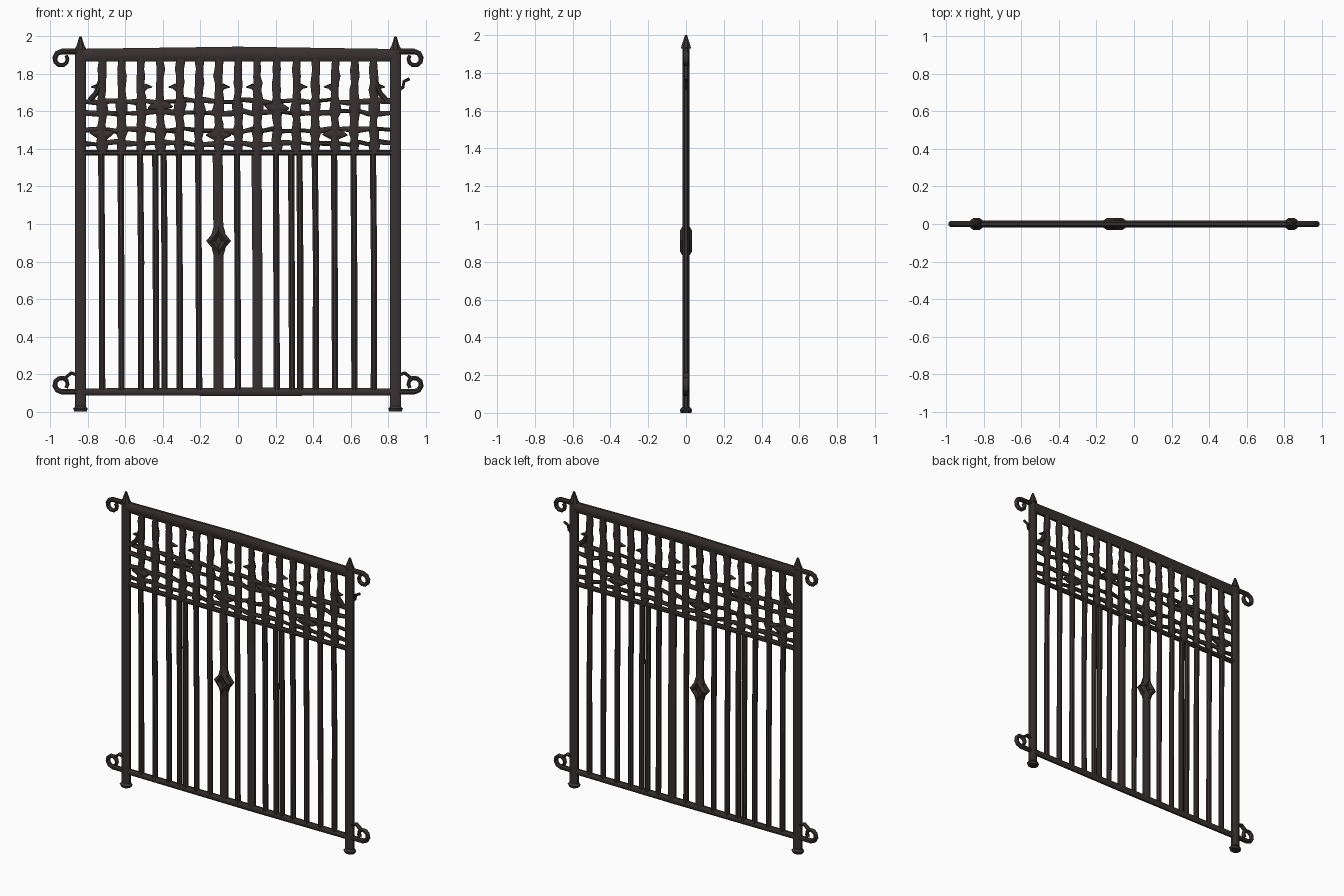
import bpy, bmesh, math, random
from mathutils import Vector

random.seed(7)
cube = bpy.data.objects.get("Cube")
if cube:
    bpy.data.objects.remove(cube)

iron = bpy.data.materials.new("dark_brown_iron")
iron.use_nodes = True
iron_colour = (0.04, 0.03, 0.03, 1)
iron.diffuse_color = iron_colour
shader = iron.node_tree.nodes["Principled BSDF"]
shader.inputs["Base Color"].default_value = iron_colour
shader.inputs["Roughness"].default_value = 0.8

# Shared measurements
thickness = 0.016
bar_width = 0.018
spacing = 0.1035
post_x = 0.84
rail_top, rail_middle, rail_bottom = 1.9, 1.38, 0.105
bar_count = 15


def tube(name, path, radii, depths=thickness, sides=8, closed=False):
    """Sweep an oval section along (x, z) points; radii lie in the gate plane, depths along y."""
    count = len(path)
    radii = radii if isinstance(radii, list) else [radii] * count
    depths = depths if isinstance(depths, list) else [depths] * count
    points = [Vector((x, 0, z)) for x, z in path]
    bm = bmesh.new()
    rings = []
    for i, (point, radius, depth) in enumerate(zip(points, radii, depths)):
        before = points[i - 1] if closed or i else point
        after = points[(i + 1) % count] if closed or i < count - 1 else point
        along = (after - before).normalized()
        across = Vector((along.z, 0, -along.x))
        ring = []
        for k in range(sides):
            angle = math.tau * (k + 0.5) / sides
            offset = across * radius * math.cos(angle)
            offset.y = depth * math.sin(angle)
            ring.append(bm.verts.new(point + offset))
        rings.append(ring)
    pairs = list(zip(rings, rings[1:]))
    if closed:
        pairs.append((rings[-1], rings[0]))
    else:
        bm.faces.new(rings[0])
        bm.faces.new(rings[-1])
    for lower, upper in pairs:
        for k in range(sides):
            bm.faces.new((lower[k - 1], lower[k], upper[k], upper[k - 1]))
    bmesh.ops.recalc_face_normals(bm, faces=bm.faces)
    mesh = bpy.data.meshes.new(name)
    bm.to_mesh(mesh)
    bm.free()
    mesh.materials.append(iron)
    obj = bpy.data.objects.new(name, mesh)
    bpy.context.collection.objects.link(obj)
    bpy.ops.object.select_all(action="DESELECT")
    obj.select_set(True)
    bpy.context.view_layer.objects.active = obj
    bpy.ops.object.shade_smooth_by_angle(angle=math.radians(40))


def jitter(amount):
    return random.uniform(-amount, amount)


def bar_x(index):
    return spacing * (index - bar_count // 2)


def scroll(name, side, height, turn):
    """A bar leaving the post and curling back on itself; turn is 1 upward, -1 downward."""
    path, radii = [(side * post_x, height)], [thickness]
    steps = 8
    for i in range(steps + 1):
        part = i / steps
        angle = math.radians(-90 + 310 * part)
        reach = 0.04 - 0.01 * part
        path.append((side * (0.94 + reach * math.cos(angle)),
                     height + turn * (0.04 + reach * math.sin(angle))))
        radii.append(thickness - 0.006 * part)
    tube(name, path, radii)


# Posts, flared feet, pointed finials, and the scrolls beside them
for label, side in (("right", -1), ("left", 1)):
    x = side * post_x
    tube(label + "_post", [(x, 0.02), (x, rail_top + 0.04)], 0.032, 0.02)
    tube(label + "_foot", [(x, 0), (x, 0.015), (x, 0.03)],
         [0.036, 0.042, 0.026], [0.03, 0.036, 0.024])
    tube(label + "_finial", [(x, rail_top + 0.03), (x, 1.96), (x, 2)],
         [0.03, 0.02, 0.006], [0.03, 0.02, 0.006])
    scroll(label + "_top_scroll", side, rail_top + 0.02, -1)
    scroll(label + "_bottom_scroll", side, rail_bottom, 1)
    tube(label + "_bottom_brace",
         [(x, 0.19), (side * 0.89, 0.205), (side * 0.92, 0.18)], 0.01)
    tube(label + "_end_leaf",
         [(side * 0.79, 1.66), (side * 0.755, 1.7), (side * 0.73, 1.77)], thickness)

# Small latch on the left post
tube("latch", [(post_x, 1.7), (0.88, 1.73), (0.885, 1.76), (0.915, 1.775)], 0.009, 0.009)

# Main rails
tube("top_rail", [(-post_x, rail_top), (0, rail_top + 0.006), (post_x, rail_top)],
     [0.037, 0.043, 0.036], 0.02)
tube("middle_rail", [(-post_x, rail_middle), (post_x, rail_middle)], thickness)
tube("bottom_rail", [(-post_x, rail_bottom), (0.1, rail_bottom), (post_x, rail_bottom)],
     [0.02, 0.024, 0.02])

# Plain lower bars: two are doubled, the lock bar and its partner are wide
doubled, wide = (3, 10), (6, 8)
for i in range(bar_count):
    offsets = (-0.022, 0.022) if i in doubled else (0,)
    width = bar_width * (1.6 if i in wide else 1)
    for j, offset in enumerate(offsets):
        x = bar_x(i) + offset
        tube(f"lower_bar_{i}_{j}",
             [(x, rail_bottom), (x + jitter(0.003), 0.8), (x - 0.005, rail_middle)], width)

# Shaped upper balusters, irregular like hand-forged work
strand_heights = [1.43, 1.5, 1.595, 1.655]
steps = 14
for i in range(bar_count):
    x = bar_x(i)
    path, radii = [], []
    for k in range(steps + 1):
        z = rail_middle + (rail_top - rail_middle) * k / steps
        near_strand = min(abs(z - height) for height in strand_heights) < 0.02
        swell = 0.032 if near_strand else 0.024
        path.append((x + jitter(0.004), z))
        radii.append(swell * random.uniform(0.85, 1.15))
    tube(f"upper_baluster_{i}", path, radii)
    # Pointed leaf on every other baluster, alternating sides
    if i % 2 == 0:
        way = 1 if i % 4 else -1
        tube(f"leaf_{i}", [(x, 1.71), (x + way * 0.03, 1.735), (x + way * 0.06, 1.73)],
             [bar_width, thickness, 0.003], 0.011)
    # Knot of leaves where the lattice crosses
    if i % 3 == 0:
        z = 1.625 if i % 2 else 1.48
        tube(f"knot_{i}", [(x + step * 0.022, z + jitter(0.01)) for step in range(-3, 4, 2)],
             [0.004, 0.032, 0.03, 0.004])

# Wavy lattice strands
for row, z in enumerate(strand_heights):
    path = [(-post_x, z)]
    for i in range(bar_count):
        path += [(bar_x(i) + dx, z + jitter(0.009)) for dx in (-0.025, 0.025)]
    path.append((post_x, z))
    tube(f"lattice_strand_{row}", path, [0.014 + jitter(0.004) for point in path], 0.012)

# Lock boss: a diamond ring around a small hole, with tapers above and below
boss_x, boss_z = bar_x(6), 0.91
for label, way in (("upper", 1), ("lower", -1)):
    tube(f"boss_{label}_taper",
         [(boss_x, boss_z + way * rise) for rise in (0.04, 0.11)],
         [0.04, bar_width], [0.024, thickness])
corners = [(boss_x + 0.04 * math.cos(math.tau * k / 4),
            boss_z + 0.055 * math.sin(math.tau * k / 4)) for k in range(4)]
tube("boss_diamond", corners, 0.03, 0.032, 6, closed=True)
